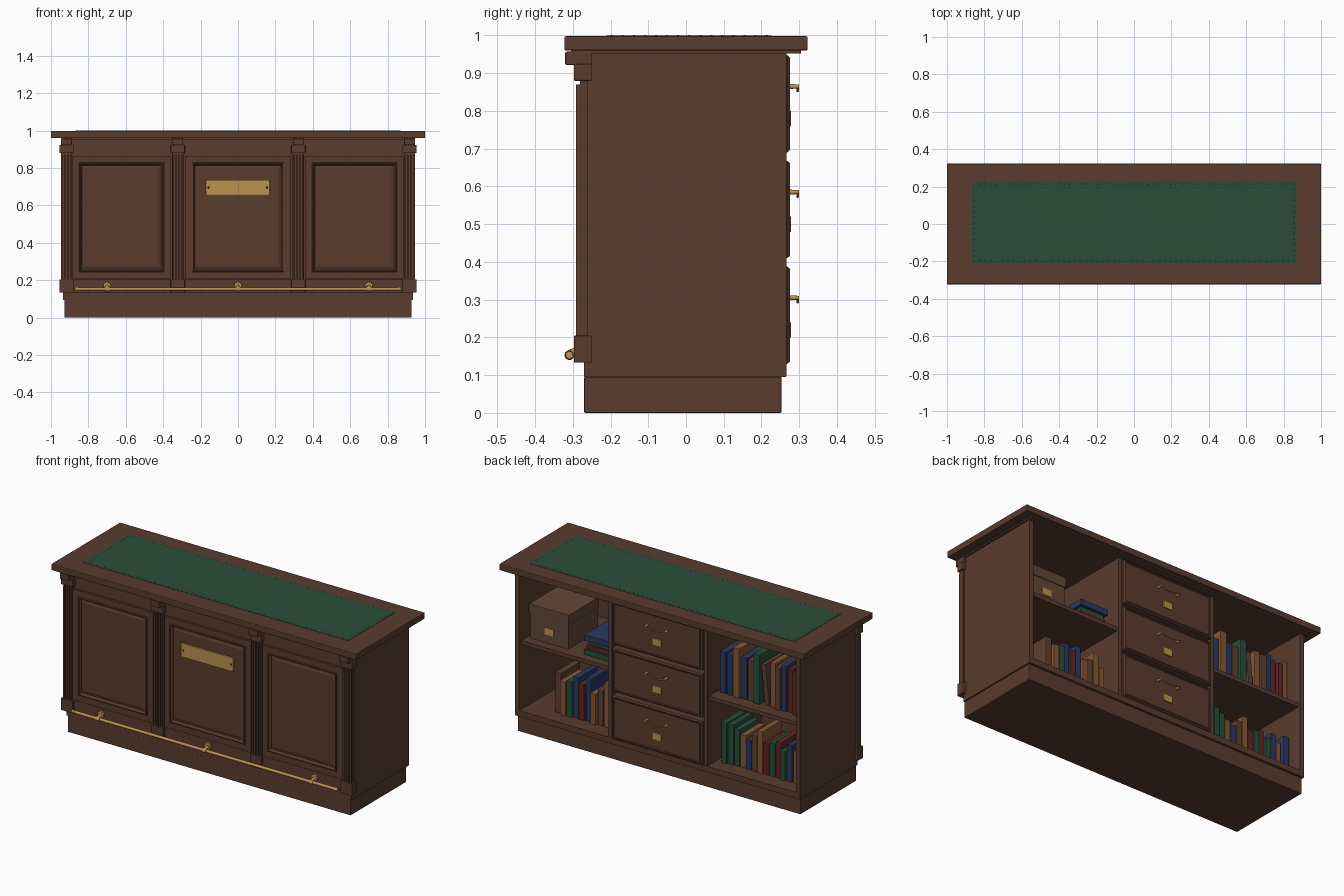
import bpy, bmesh, math, random
from mathutils import Matrix, Vector

if "Cube" in bpy.data.objects:
    bpy.data.objects.remove(bpy.data.objects["Cube"])

random.seed(4)


def material(name, rgb):
    m = bpy.data.materials.new(name)
    m.diffuse_color = (*rgb, 1)
    m.use_nodes = True
    m.node_tree.nodes["Principled BSDF"].inputs["Base Color"].default_value = m.diffuse_color
    return m


WOOD = material("walnut", (0.100, 0.045, 0.027))
LEATHER = material("green_leather", (0.025, 0.075, 0.043))
BRASS = material("brass", (0.50, 0.29, 0.08))
BOARD = material("box_board", (0.125, 0.064, 0.038))
BLUE = material("blue_cloth", (0.024, 0.040, 0.120))
RED = material("red_cloth", (0.125, 0.018, 0.018))
GREEN = material("green_cloth", (0.018, 0.080, 0.040))
TAN = material("tan_cloth", (0.235, 0.095, 0.036))
BROWN = material("brown_cloth", (0.115, 0.052, 0.030))
DARK = material("dark_screw", (0.03, 0.018, 0.010))


def finish(name, bm, mat):
    bmesh.ops.recalc_face_normals(bm, faces=bm.faces[:])
    me = bpy.data.meshes.new(name)
    bm.to_mesh(me)
    bm.free()
    me.materials.append(mat)
    ob = bpy.data.objects.new(name, me)
    bpy.context.collection.objects.link(ob)
    return ob


def boxes(name, spans, mat=WOOD, bevel=0.0):
    """One object from (x0, x1, y0, y1, z0, z1) spans."""
    bm = bmesh.new()
    for x0, x1, y0, y1, z0, z1 in spans:
        mtx = Matrix.Translation(((x0 + x1) / 2, (y0 + y1) / 2, (z0 + z1) / 2))
        mtx = mtx @ Matrix.Diagonal((abs(x1 - x0), y1 - y0, z1 - z0, 1))
        bmesh.ops.create_cube(bm, size=1, matrix=mtx)
    ob = finish(name, bm, mat)
    if bevel:
        mod = ob.modifiers.new("edge", "BEVEL")
        mod.width = bevel
        mod.segments = 2
    return ob


def rods(name, items, mat=BRASS, seg=16):
    """One object from (start, end, radius_start, radius_end) rods."""
    bm = bmesh.new()
    for a, b, r0, r1 in items:
        a, b = Vector(a), Vector(b)
        turn = (b - a).to_track_quat("Z", "Y").to_matrix().to_4x4()
        bmesh.ops.create_cone(bm, cap_ends=True, segments=seg, radius1=r0, radius2=r1,
                              depth=(b - a).length, matrix=Matrix.Translation((a + b) / 2) @ turn)
    ob = finish(name, bm, mat)
    for p in ob.data.polygons:
        p.use_smooth = len(p.vertices) == 4
    ob.data.set_sharp_from_angle(angle=math.radians(40))
    return ob


def stepped_panel(name, x0, x1, z0, z1, profile, mat=WOOD):
    """Rectangular rings following an (inset, y) profile, closed in the middle."""
    bm = bmesh.new()
    prev = None
    for d, y in profile:
        ring = [bm.verts.new(p) for p in ((x0 + d, y, z0 + d), (x1 - d, y, z0 + d),
                                          (x1 - d, y, z1 - d), (x0 + d, y, z1 - d))]
        if prev:
            for i in range(4):
                j = (i + 1) % 4
                bm.faces.new((prev[i], prev[j], ring[j], ring[i]))
        else:
            bm.faces.new(ring)
        prev = ring
    bm.faces.new(prev)
    return finish(name, bm, mat)


def tube(name, points, radius):
    cu = bpy.data.curves.new(name, "CURVE")
    cu.dimensions = "3D"
    cu.bevel_depth = radius
    cu.bevel_resolution = 2
    cu.use_fill_caps = True
    sp = cu.splines.new("POLY")
    sp.points.add(len(points) - 1)
    for p, c in zip(sp.points, points):
        p.co = (*c, 1)
    cu.materials.append(BRASS)
    ob = bpy.data.objects.new(name, cu)
    bpy.context.collection.objects.link(ob)


# Carcass
boxes("plinth", [(-0.928, 0.928, -0.27, 0.253, 0, 0.095)], bevel=0.003)
boxes("floor_board", [(-0.935, 0.935, -0.27, 0.265, 0.095, 0.13)])
boxes("front_wall", [(-0.935, 0.935, -0.27, -0.245, 0.13, 0.955)])
for s, side in ((-1, "left"), (1, "right")):
    boxes(side + "_end_wall", [(s * 0.908, s * 0.935, -0.27, 0.266, 0.096, 0.955)])
    boxes(side + "_divider", [(s * 0.302, s * 0.325, -0.245, 0.262, 0.13, 0.955)])
    boxes(side + "_shelf", [(s * 0.325, s * 0.908, -0.245, 0.25, 0.517, 0.54)])

# Counter top with leather inlay and studs
boxes("bed_moulding", [(-0.945, 0.945, -0.305, 0.305, 0.952, 0.962)])
boxes("counter_top", [(-1, 1, -0.3225, 0.3225, 0.96, 0.998)], bevel=0.004)
boxes("leather_inlay", [(-0.87, 0.87, -0.21, 0.227, 0.99, 0.9995)], LEATHER)
studs = []
for i in range(58):
    x = -0.855 + 1.71 * i / 57
    studs += [(x, -0.197), (x, 0.214)]
for i in range(1, 14):
    y = -0.197 + 0.411 * i / 14
    studs += [(-0.855, y), (0.855, y)]
rods("leather_studs", [((x, y, 0.999), (x, y, 1.0015), 0.004, 0.002) for x, y in studs], seg=6)

# Front panels with raised bead and sunken field
bead = [(0, -0.268), (0, -0.283), (0.036, -0.283), (0.038, -0.290), (0.044, -0.290),
        (0.052, -0.275), (0.058, -0.275), (0.068, -0.279)]
for name, x0, x1 in (("left", -0.885, -0.36), ("middle", -0.283, 0.283), ("right", 0.36, 0.885)):
    stepped_panel(name + "_front_panel", x0, x1, 0.208, 0.865, bead)
boxes("front_base_band", [(-0.9, 0.9, -0.28, -0.268, 0.135, 0.205)], bevel=0.002)

# Fluted pilasters
for n, cx in enumerate((-0.917, -0.322, 0.322, 0.917)):
    parts = [(cx - 0.03, cx + 0.03, -0.281, -0.26, 0.2, 0.885)]
    for k in range(4):
        rx = cx - 0.024 + 0.016 * k
        parts.append((rx - 0.005, rx + 0.005, -0.291, -0.28, 0.205, 0.87))
    boxes(f"pilaster_shaft_{n}", parts)
    boxes(f"pilaster_base_{n}", [(cx - 0.038, cx + 0.038, -0.297, -0.25, 0.133, 0.205)], bevel=0.003)
    boxes(f"pilaster_capital_{n}", [(cx - 0.038, cx + 0.038, -0.297, -0.25, 0.88, 0.924),
                                    (cx - 0.029, cx + 0.029, -0.32, -0.25, 0.922, 0.957)], bevel=0.003)

# Name plate, left blank
boxes("brass_plate", [(-0.173, 0.17, -0.288, -0.278, 0.655, 0.737)], BRASS, 0.002)
rods("plate_screws", [((x, -0.287, 0.696), (x, -0.290, 0.696), 0.006, 0.004)
                      for x in (-0.157, 0.154)], DARK, 10)

# Foot rail and brackets
rods("foot_rail", [((-0.865, -0.309, 0.153), (0.865, -0.309, 0.153), 0.009, 0.009)])
rods("rail_ends", [((s * 0.855, -0.309, 0.153), (s * 0.872, -0.309, 0.153), 0.012, 0.010) for s in (-1, 1)])
brackets = []
for x in (-0.7, 0, 0.7):
    brackets += [((x, -0.27, 0.170), (x, -0.289, 0.170), 0.022, 0.020),
                 ((x, -0.285, 0.168), (x, -0.309, 0.158), 0.009, 0.009),
                 ((x - 0.012, -0.309, 0.153), (x + 0.012, -0.309, 0.153), 0.013, 0.013)]
rods("rail_brackets", brackets)

# Drawers with bail handles and label holders
for n, z in enumerate((0.13, 0.41, 0.69)):
    z1 = z + 0.258
    stepped_panel(f"drawer_{n}", -0.295, 0.295, z, z1,
                  [(0, -0.2), (0, 0.268), (0.006, 0.275), (0.012, 0.275), (0.016, 0.272)])
    hz = z + 0.175
    bail = [(-0.065 + 0.013 * i, 0.296, hz - 0.012 * math.sin(math.pi * i / 10)) for i in range(11)]
    tube(f"drawer_handle_{n}", bail, 0.0035)
    rods(f"handle_posts_{n}", [((x, 0.27, hz), (x, 0.300, hz), 0.007, 0.005) for x in (-0.065, 0.065)], seg=10)
    lz = z + 0.09
    boxes(f"label_holder_{n}", [(-0.03, 0.03, 0.27, 0.278, lz - 0.021, lz + 0.021)], BRASS, 0.002)

# Storage box
boxes("storage_box", [(0.635, 0.885, -0.08, 0.195, 0.54, 0.685)], BOARD)
boxes("storage_box_lid", [(0.63, 0.89, -0.085, 0.2, 0.685, 0.745)], BOARD, 0.002)
boxes("storage_box_label", [(0.73, 0.79, 0.194, 0.2, 0.59, 0.63)], BRASS)

# Flat pile of books
z = 0.54
for n, (mat, h, d) in enumerate(((GREEN, 0.03, 0), (RED, 0.028, 0.01), (GREEN, 0.025, 0.015), (BLUE, 0.035, 0.0))):
    boxes(f"flat_book_{n}", [(0.345 + d, 0.53 - d, -0.02 + d, 0.2 - d, z, z + h)], mat, 0.002)
    z += h


# Rows of standing books, running toward -x
def book_row(name, x, x_end, z, mats, h0, h1):
    step = (x - x_end) / len(mats)
    for n, mat in enumerate(mats):
        h = random.uniform(h0, h1)
        w = step * random.uniform(0.86, 0.97)
        y = 0.18 + random.uniform(-0.012, 0.008)
        boxes(f"{name}_book_{n}", [(x - w, x, y - 0.18, y, z, z + h)], mat, 0.003)
        x -= step


book_row("upper", -0.345, -0.615, 0.54, [BLUE, BLUE, TAN, BLUE, BROWN, GREEN], 0.23, 0.30)
book_row("upper_end", -0.675, -0.90, 0.54, [TAN, BROWN, BLUE, RED, RED, TAN], 0.21, 0.28)
book_row("lower", -0.36, -0.90, 0.13,
         [GREEN, GREEN, GREEN, TAN, BLUE, BROWN, TAN, RED, GREEN, RED, GREEN, BLUE, TAN, BLUE], 0.17, 0.25)
book_row("lower_side", 0.74, 0.34, 0.13,
         [BROWN, TAN, GREEN, BLUE, RED, BLUE, TAN, BROWN, TAN, TAN], 0.18, 0.26)

# One book leaning in the gap
lean = boxes("leaning_book", [(-0.015, 0.015, 0.0, 0.175, 0, 0.24)], BROWN, 0.003)
lean.location = (-0.655, 0, 0.543)
lean.rotation_euler = (0, math.radians(6), 0)
